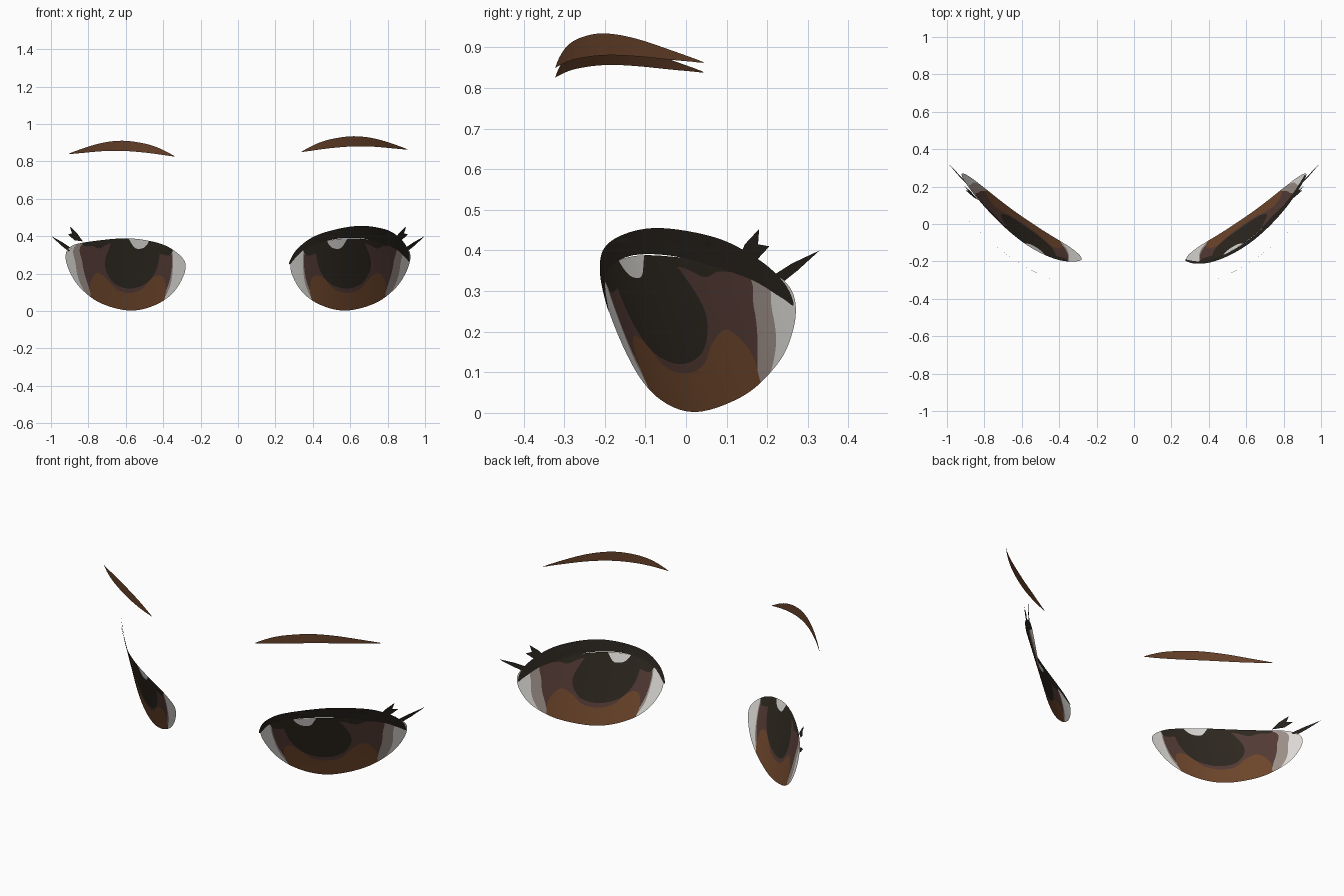
import bpy
import bmesh
from mathutils import Vector
from mathutils.geometry import delaunay_2d_cdt

cube = bpy.data.objects.get("Cube")
if cube:
    bpy.data.objects.remove(cube, do_unlink=True)


def make_material(name, colour):
    mat = bpy.data.materials.new(name)
    mat.use_nodes = True
    mat.diffuse_color = (*colour, 1)
    mat.node_tree.nodes["Principled BSDF"].inputs["Base Color"].default_value = (*colour, 1)
    return mat


WHITE = make_material("eye white", (.73, .71, .68))
SHADE = make_material("eye white shade", (.34, .28, .25))
IRIS = make_material("dark brown iris", (.09, .044, .036))
AMBER = make_material("amber iris", (.16, .063, .025))
PUPIL = make_material("pupil black", (.027, .021, .014))
LASH = make_material("lash black", (.02, .016, .012))
BROW = make_material("brow brown", (.13, .051, .022))


def smooth_loop(points, steps=6):
    """Closed smooth curve through the given points."""
    pts = [Vector(p) for p in points]
    n = len(pts)
    loop = []
    for i in range(n):
        a, b, c, d = (pts[(i + k) % n] for k in (-1, 0, 1, 2))
        for s in range(steps):
            t = s / steps
            loop.append(b + (c - a) * (t / 2)
                        + (a * 2 - b * 5 + c * 4 - d) * (t * t / 2)
                        + (b * 3 - a - c * 3 + d) * (t ** 3 / 2))
    return loop


def inside(p, loop):
    hit = False
    for a, b in zip(loop, loop[1:] + loop[:1]):
        if (a.y > p.y) != (b.y > p.y):
            if p.x < a.x + (b.x - a.x) * (p.y - a.y) / (b.y - a.y):
                hit = not hit
    return hit


# Curved surfaces that the flat shapes are wrapped on
def eye_depth(x, z):
    u = x - .6
    return -.045 + .728 * u + .864 * u * u - .35 * (z - .25)


def brow_depth(x, z):
    v = x - .62
    return -.205 + .636 * v + .79 * v * v


def sheet(name, layers, depth, side, drop=0.0, step=.04):
    """Thin curved sheet, cut along every outline and coloured by the topmost
    layer; layers are (material, loop, stands_alone)."""
    coords, edges = [], []
    for _, loop, _ in layers:
        start, n = len(coords), len(loop)
        coords += loop
        edges += [(start + i, start + (i + 1) % n) for i in range(n)]
    xs, zs = [p.x for p in coords], [p.y for p in coords]
    x = min(xs) + step / 2
    while x < max(xs):
        z = min(zs) + step / 2
        while z < max(zs):
            p = Vector((x, z))
            if any(inside(p, loop) for _, loop, _ in layers):
                coords.append(p)
            z += step
        x += step
    flat, _, tris, *_ = delaunay_2d_cdt(coords, edges, [], 0, 1e-5)

    mats = []
    for mat, _, _ in layers:
        if mat not in mats:
            mats.append(mat)
    bm = bmesh.new()
    verts = [bm.verts.new((side * p.x, depth(p.x, p.y), p.y - drop)) for p in flat]
    base = layers[0][1]
    for tri in tris:
        mid = sum((flat[i] for i in tri), Vector((0, 0))) / len(tri)
        on_base = inside(mid, base)
        found = None
        for mat, loop, alone in layers:
            if (on_base or alone) and inside(mid, loop):
                found = mat
        if found:
            face = bm.faces.new([verts[i] for i in tri])
            face.material_index = mats.index(found)
            face.smooth = True
            face.normal_update()
            if face.normal.y > 0:
                face.normal_flip()
    bmesh.ops.delete(bm, geom=[v for v in bm.verts if not v.link_faces], context="VERTS")
    mesh = bpy.data.meshes.new(name)
    bm.to_mesh(mesh)
    bm.free()
    for mat in mats:
        mesh.materials.append(mat)
    obj = bpy.data.objects.new(name, mesh)
    bpy.context.collection.objects.link(obj)
    return obj


# Eye outline
eye = smooth_loop([(.28, .25), (.325, .125), (.425, .04), (.57, .002), (.73, .04),
                   (.84, .12), (.9, .21), (.922, .29), (.9, .34), (.83, .365),
                   (.62, .388), (.475, .375), (.36, .335)])

# Iris and the shade beside it
iris = smooth_loop([(.358, .32), (.355, .22), (.38, .12), (.44, .03), (.58, -.04),
                    (.755, .05), (.805, .15), (.832, .26), (.828, .36), (.6, .43), (.4, .4)])
shade = smooth_loop([(.352, .32), (.349, .22), (.368, .12), (.43, .03), (.58, -.05),
                     (.77, .05), (.84, .14), (.868, .25), (.858, .36), (.6, .43), (.4, .4)])

# Darkness under the upper lid, and the pupil
lid_shade = smooth_loop([(.36, .3), (.43, .31), (.55, .35), (.68, .36), (.74, .335),
                         (.78, .348), (.825, .35), (.82, .4), (.6, .42), (.37, .38)])
pupil = smooth_loop([(.42, .31), (.437, .22), (.49, .148), (.58, .12), (.665, .15),
                     (.71, .235), (.695, .32), (.65, .39), (.54, .41), (.44, .38)])

# Two-lobed amber glow in the lower iris
amber = smooth_loop([(.395, .17), (.43, .19), (.47, .165), (.515, .115), (.58, .097),
                     (.65, .115), (.7, .17), (.75, .205), (.785, .165), (.79, .1),
                     (.76, .02), (.58, -.05), (.43, .01), (.387, .09)])

# Highlight
shine = smooth_loop([(.476, .38), (.5, .34), (.545, .334), (.572, .365), (.582, .4), (.5, .405)])

# Upper lash band
lid = smooth_loop([(.277, .25), (.285, .285), (.325, .34), (.41, .4), (.54, .44), (.67, .455),
                   (.8, .432), (.875, .38), (.912, .32), (.915, .265), (.895, .285),
                   (.835, .335), (.7, .382), (.57, .39), (.46, .37), (.35, .325)])

# Lash spikes
outer_lash = [Vector(p) for p in [(.998, .4), (.94, .368), (.89, .335), (.905, .318), (.945, .35)]]
upper_lash = [Vector(p) for p in [(.9, .453), (.86, .415), (.83, .372), (.875, .378), (.908, .41), (.887, .415)]]

# Brow
brow = smooth_loop([(.342, .853), (.435, .9), (.53, .925), (.635, .934), (.755, .916),
                    (.902, .866), (.865, .866), (.73, .878), (.62, .88), (.49, .87), (.365, .853)])

eye_layers = [(WHITE, eye, False), (SHADE, shade, False), (IRIS, iris, False),
              (PUPIL, lid_shade, False), (PUPIL, pupil, False),
              (AMBER, amber, False), (WHITE, shine, False)]
lid_layer = [(LASH, lid, True)]

for label, side in (("left", 1), ("right", -1)):
    # Only the left eye carries the lash band, and its brow sits higher
    sheet(label + "_eye", eye_layers + (lid_layer if side > 0 else []), eye_depth, side)
    sheet(label + "_outer_lash", [(LASH, outer_lash, True)], eye_depth, side)
    sheet(label + "_upper_lash", [(LASH, upper_lash, True)], eye_depth, side)
    sheet(label + "_brow", [(BROW, brow, True)], brow_depth, side, 0 if side > 0 else .024)
